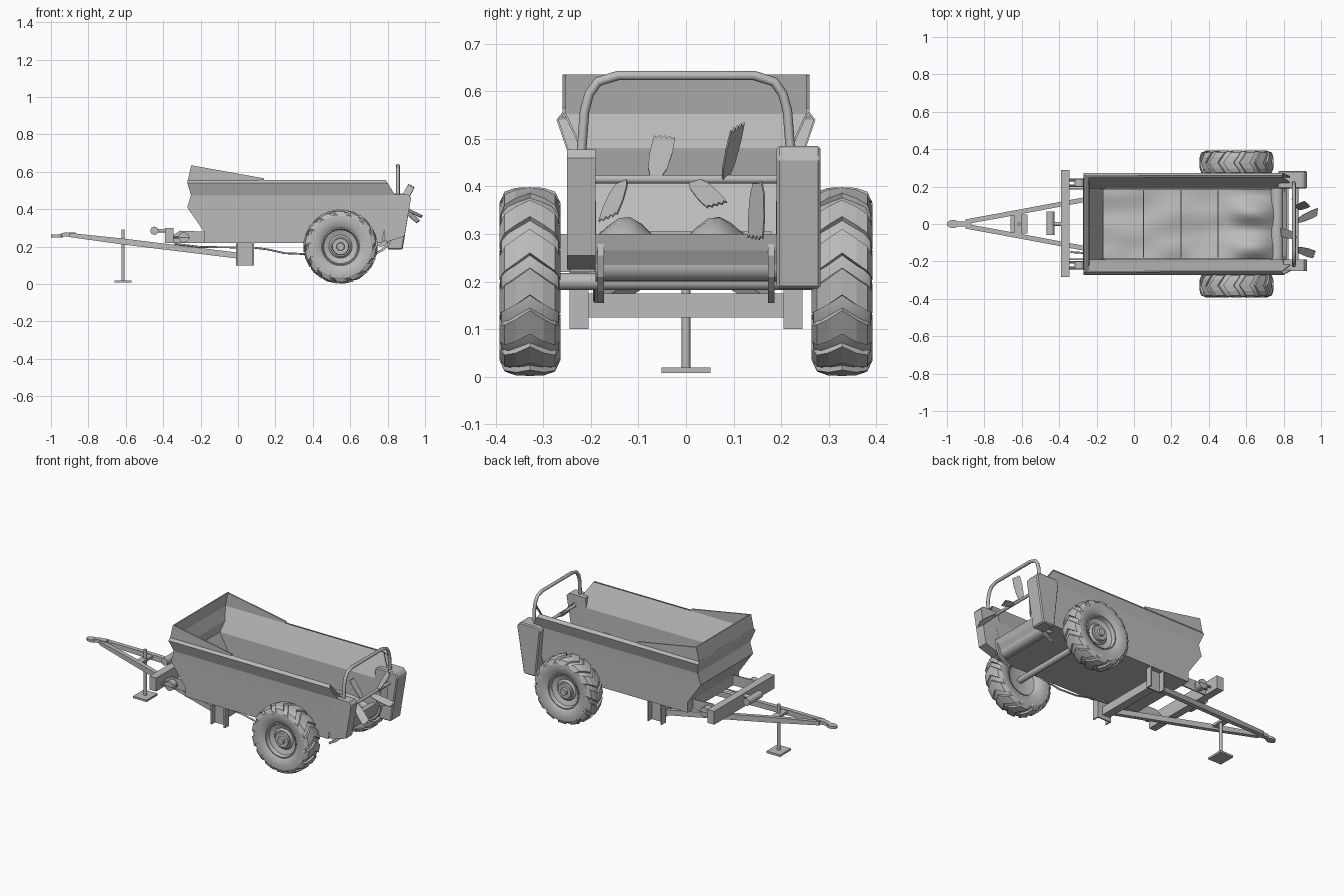
import bpy, bmesh, math
from mathutils import Vector, Matrix, noise

if "Cube" in bpy.data.objects:
    bpy.data.objects.remove(bpy.data.objects["Cube"])

grey = bpy.data.materials.new("plain_grey")
grey.use_nodes = True
grey.diffuse_color = (0.5, 0.5, 0.5, 1)
grey.node_tree.nodes["Principled BSDF"].inputs["Base Color"].default_value = (0.5, 0.5, 0.5, 1)


def finish(name, bm, smooth=None):
    bmesh.ops.recalc_face_normals(bm, faces=bm.faces)
    me = bpy.data.meshes.new(name)
    bm.to_mesh(me)
    bm.free()
    me.materials.append(grey)
    if smooth:
        me.shade_smooth()
        me.set_sharp_from_angle(angle=math.radians(smooth))
    ob = bpy.data.objects.new(name, me)
    bpy.context.collection.objects.link(ob)
    return ob


def box(name, lo, hi):
    lo, hi = Vector(lo), Vector(hi)
    bm = bmesh.new()
    bmesh.ops.create_cube(bm, size=1)
    for v in bm.verts:
        v.co = (lo + hi) / 2 + v.co * (hi - lo)
    return finish(name, bm)


def rod(name, a, b, r, sides=16):
    a, b = Vector(a), Vector(b)
    bm = bmesh.new()
    turn = (b - a).to_track_quat('Z', 'Y').to_matrix().to_4x4()
    bmesh.ops.create_cone(bm, cap_ends=True, segments=sides, radius1=r, radius2=r,
                          depth=(b - a).length, matrix=Matrix.Translation((a + b) / 2) @ turn)
    return finish(name, bm, 40)


def side_plate(name, outline, y0, y1, bevel=0):
    """Extrude an (x, z) outline from y0 to y1."""
    bm = bmesh.new()
    f = bm.faces.new([bm.verts.new((x, y0, z)) for x, z in outline])
    out = bmesh.ops.extrude_face_region(bm, geom=[f])["geom"]
    bmesh.ops.translate(bm, vec=(0, y1 - y0, 0), verts=[g for g in out if isinstance(g, bmesh.types.BMVert)])
    if bevel:
        bmesh.ops.bevel(bm, geom=bm.edges[:], offset=bevel, segments=1, affect='EDGES')
    return finish(name, bm)


def tube(name, pts, r):
    cu = bpy.data.curves.new(name, 'CURVE')
    cu.dimensions, cu.bevel_depth, cu.bevel_resolution = '3D', r, 2
    cu.use_fill_caps = True
    sp = cu.splines.new('POLY')
    sp.points.add(len(pts) - 1)
    for p, co in zip(sp.points, pts):
        p.co = (*co, 1)
    cu.materials.append(grey)
    ob = bpy.data.objects.new(name, cu)
    bpy.context.collection.objects.link(ob)


def lathe(name, profile, centre, flip, steps=40):
    """Spin an (r, y) profile about the y axis."""
    bm = bmesh.new()
    vs = [bm.verts.new((r, y * flip, 0)) for r, y in profile]
    es = [bm.edges.new(p) for p in zip(vs, vs[1:])]
    bmesh.ops.spin(bm, geom=vs + es, cent=(0, 0, 0), axis=(0, 1, 0), angle=math.tau, steps=steps)
    bmesh.ops.remove_doubles(bm, verts=bm.verts, dist=1e-4)
    bmesh.ops.translate(bm, vec=centre, verts=bm.verts)
    return finish(name, bm, 35)


def shell(name, folds):
    """Open-backed bin from (z, half width, front x, rear x) folds."""
    bm = bmesh.new()
    rows = [[bm.verts.new(p) for p in ((xr, -w, z), (xf, -w, z), (xf, w, z), (xr, w, z))]
            for z, w, xf, xr in folds]
    bm.faces.new(rows[0])
    for a, b in zip(rows, rows[1:]):
        for i in range(3):
            bm.faces.new((a[i], a[i + 1], b[i + 1], b[i]))
    ob = finish(name, bm)
    mod = ob.modifiers.new("sheet", 'SOLIDIFY')
    mod.thickness, mod.offset = 0.004, 0


# Hopper: folded outer skin and sloping inner lining
shell("hopper_skin", [(0.22, 0.243, -0.18, 0.77), (0.28, 0.244, -0.18, 0.78), (0.41, 0.246, -0.27, 0.83),
                      (0.475, 0.248, -0.25, 0.84), (0.54, 0.27, -0.27, 0.80), (0.555, 0.258, -0.268, 0.79)])
shell("hopper_lining", [(0.232, 0.19, -0.155, 0.77), (0.42, 0.192, -0.255, 0.83), (0.48, 0.22, -0.24, 0.835),
                        (0.553, 0.254, -0.262, 0.79)])

# Raised boards around the front of the hopper
for s in (-1, 1):
    side_plate("raised_side_board", [(-0.27, 0.545), (0.14, 0.545), (0.14, 0.565), (-0.25, 0.635)],
               s * 0.252, s * 0.26)
side_plate("raised_front_board", [(-0.27, 0.545), (-0.262, 0.545), (-0.242, 0.635), (-0.25, 0.635)],
           -0.26, 0.26)

# Lumpy load and conveyor slats
bm = bmesh.new()
bmesh.ops.create_grid(bm, x_segments=36, y_segments=16, size=0.5)
for v in bm.verts:
    x, y = 0.3 + v.co.x * 0.93, v.co.y * 0.375
    h = 0.285 + 0.02 * noise.noise((x * 5, y * 9, 1.7))
    if x > 0.5:
        t = (x - 0.5) / 0.265
        h += math.sin(t * math.pi) * (0.03 * math.sin(y * 32 - 0.5) + 0.02) - 0.05 * t ** 4
    v.co = (x, y, max(h, 0.237))
finish("load", bm, 60)
for x in (0.05, 0.25, 0.45):
    box("conveyor_slat", (x - 0.003, -0.18, 0.28), (x + 0.003, 0.18, 0.305))

# Conveyor roller, rear sill and the hooks curling round them
rod("conveyor_roller", (0.765, -0.19, 0.235), (0.765, 0.19, 0.235), 0.035, 20)
side_plate("rear_sill", [(0.775, 0.225), (0.80, 0.235), (0.815, 0.265), (0.825, 0.30), (0.815, 0.30),
                         (0.79, 0.25)], -0.25, 0.19)
hook = [(0.815, 0.295), (0.825, 0.255), (0.81, 0.21), (0.78, 0.18), (0.735, 0.155),
        (0.73, 0.165), (0.77, 0.19), (0.80, 0.22), (0.81, 0.255), (0.803, 0.295)]
for s in (-1, 1):
    side_plate("scraper_hook", hook, s * 0.172, s * 0.186)

# Rear gear housings
side_plate("left_gear_housing", [(0.77, 0.47), (0.79, 0.485), (0.905, 0.485), (0.925, 0.46),
                                 (0.88, 0.185), (0.80, 0.185)], 0.19, 0.283, 0.006)
side_plate("right_gear_housing", [(0.80, 0.478), (0.91, 0.478), (0.925, 0.46), (0.89, 0.255),
                                  (0.795, 0.225), (0.78, 0.26)], -0.25, -0.19)

# Guard hoop
arc = [(0.22, 0.47), (0.213, 0.56), (0.203, 0.595), (0.185, 0.62), (0.143, 0.633)]
tube("guard_hoop", [(0.855, -y, z) for y, z in arc] + [(0.855, y, z) for y, z in arc[::-1]], 0.01)

# Beater shaft and toothed blades: (y, angle, twist, lean)
rod("beater_shaft", (0.87, -0.19, 0.415), (0.87, 0.19, 0.415), 0.009)
blades = [(-0.065, 135, 0.1, 0.02), (0.085, 62, 0.9, 0.025), (0.015, -25, 0.3, 0.05),
          (-0.135, -40, 0.5, -0.03), (0.15, -95, 0.8, -0.005)]
half = [(0, 0.01), (0.03, 0.02), (0.08, 0.024), (0.125, 0.022)]
teeth = [(0.118 if i % 2 else 0.127, 0.022 - i * 0.0055) for i in range(1, 8)]
for y, ang, twist, lean in blades:
    a = math.radians(ang)
    along = Vector((math.cos(a), lean / 0.125, math.sin(a)))
    across = Vector((-math.sin(a) * math.sin(twist), math.cos(twist), math.cos(a) * math.sin(twist)))
    bm = bmesh.new()
    pts = half + teeth + [(u, -w) for u, w in half[::-1]]
    bm.faces.new([bm.verts.new(Vector((0.87, y, 0.415)) + along * u + across * w) for u, w in pts])
    ob = finish("beater_blade", bm)
    ob.modifiers.new("plate", 'SOLIDIFY').thickness = 0.004

# Axle and wheels
rod("axle", (0.55, -0.33, 0.2), (0.55, 0.33, 0.2), 0.018)
tyre_half = [(0.1, 0.045), (0.118, 0.057), (0.15, 0.0625), (0.172, 0.06), (0.185, 0.045), (0.19, 0)]
tyre = tyre_half + [(r, -y) for r, y in tyre_half[-2::-1]]
rim = [(0.102, 0.05), (0.096, 0.052), (0.09, 0.03), (0.062, 0.02), (0.052, 0.03), (0.045, 0.03),
       (0.043, 0.042), (0.022, 0.042), (0.02, 0.056), (0, 0.056)]
rim_back = [(0, -0.02), (0.06, -0.02), (0.09, -0.03), (0.102, -0.05)]
# lug path: (sideways, radius under, radius over, sweep back)
lug = [(0, 0.185, 0.199, 0), (0.03, 0.183, 0.197, 0.11), (0.053, 0.174, 0.19, 0.19),
       (0.064, 0.15, 0.166, 0.27)]
LUGS = 14
for s, side in ((1, "left"), (-1, "right")):
    c = Vector((0.548, s * 0.328, 0.2))
    lathe(side + "_tyre", tyre, c, s)
    lathe(side + "_rim", rim, c, s)
    lathe(side + "_rim_back", rim_back, c, s)
    bm = bmesh.new()
    for k in range(LUGS):
        for t in (-1, 1):
            prev = None
            for y, r0, r1, sweep in lug:
                a = math.tau * k / LUGS - sweep
                ring = [bm.verts.new(c + Vector((r * math.cos(a + d), t * y, r * math.sin(a + d))))
                        for r, d in ((r0, -0.16), (r1, -0.14), (r1, 0.14), (r0, 0.16))]
                if prev:
                    for i in range(4):
                        j = (i + 1) % 4
                        bm.faces.new((prev[i], prev[j], ring[j], ring[i]))
                prev = ring
            bm.faces.new(prev)
    finish(side + "_tread", bm)

# Drawbar frame, with a tow eye at its tip
for s in (-1, 1):
    bm = bmesh.new()
    ends = []
    for x, y, z, h in ((-0.9, 0.012, 0.262, 0.011), (-0.62, 0.063, 0.228, 0.016), (0, 0.18, 0.152, 0.016)):
        ends.append([bm.verts.new((x, s * y + dy, z + dz))
                     for dy, dz in ((-0.013, -h), (0.013, -h), (0.013, h), (-0.013, h))])
    for a, b in zip(ends, ends[1:]):
        for i in range(4):
            bm.faces.new((a[i], a[i - 1], b[i - 1], b[i]))
    bm.faces.new(ends[0])
    bm.faces.new(ends[-1])
    finish("drawbar_beam", bm)
side_plate("tow_bar", [(-0.97, 0.25), (-0.93, 0.255), (-0.87, 0.25), (-0.87, 0.275), (-0.93, 0.275),
                       (-0.97, 0.262)], -0.014, 0.014)
bm = bmesh.new()
bmesh.ops.create_cone(bm, cap_ends=True, segments=20, radius1=0.022, radius2=0.022, depth=0.014)
bmesh.ops.transform(bm, matrix=Matrix.Translation((-0.968, 0, 0.257)) @ Matrix.Diagonal((1.45, 1, 1, 1)),
                    verts=bm.verts)
finish("tow_eye", bm, 40)

# Parking jack
rod("jack_post", (-0.615, 0, 0.015), (-0.615, 0, 0.292), 0.009)
box("jack_foot", (-0.66, -0.052, 0.008), (-0.57, 0.052, 0.02))
box("jack_bracket", (-0.64, -0.055, 0.225), (-0.6, 0.055, 0.24))

# Front cross beam, drive coupling and chain tensioners
box("front_cross_beam", (-0.39, -0.283, 0.22), (-0.345, 0.29, 0.30))
rod("coupling_drum", (-0.447, -0.06, 0.285), (-0.447, 0.067, 0.285), 0.022)
rod("coupling_shaft", (-0.45, 0, 0.285), (-0.37, 0, 0.285), 0.01)
for s in (-1, 1):
    side_plate("front_floor_bracket", [(-0.35, 0.22), (-0.17, 0.22), (-0.17, 0.28), (-0.31, 0.285),
                                       (-0.35, 0.26)], s * 0.185, s * 0.193)
    for y in (0.205, 0.235):
        rod("tensioner_rod", (-0.35, s * y, 0.25), (-0.26, s * y, 0.25), 0.007, 8)
    rod("tensioner_wheel", (-0.29, s * 0.2, 0.25), (-0.29, s * 0.24, 0.25), 0.028)

# Support legs under the hopper, joined by a cross member
for s in (-1, 1):
    for x in (-0.01, 0.077):
        box("support_flange", (x, s * 0.225 - 0.02, 0.1), (x + 0.008, s * 0.225 + 0.02, 0.22))
    box("support_web", (-0.01, s * 0.209 - 0.004, 0.1), (0.085, s * 0.209 + 0.004, 0.22))
box("support_cross_member", (0, -0.207, 0.125), (0.05, 0.207, 0.175))

# Brake line under the floor
tube("brake_line", [(-0.34, -0.15, 0.215), (-0.2, -0.16, 0.198), (0.08, -0.19, 0.195), (0.16, -0.19, 0.185),
                    (0.25, -0.19, 0.165), (0.37, -0.19, 0.16), (0.54, -0.19, 0.19)], 0.005)
